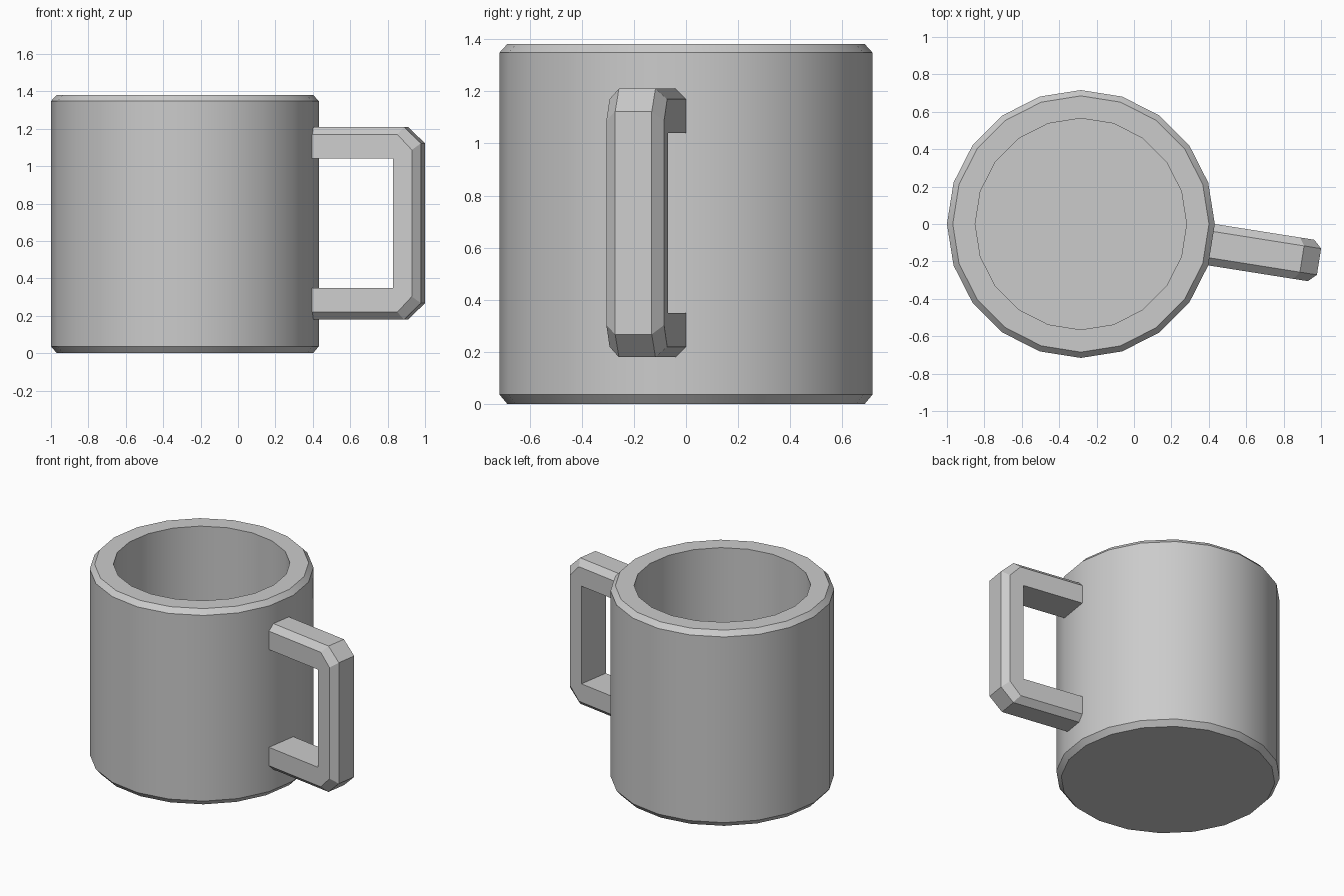
import bpy, bmesh, math

if "Cube" in bpy.data.objects:
    bpy.data.objects.remove(bpy.data.objects["Cube"])

SIDES = 20
CX = -0.284      # axis of the cup
MID = 0.695      # mid height of the handle


def finish(bm, name):
    bmesh.ops.remove_doubles(bm, verts=bm.verts, dist=1e-5)
    bmesh.ops.recalc_face_normals(bm, faces=bm.faces)
    mesh = bpy.data.meshes.new(name)
    bm.to_mesh(mesh)
    bm.free()
    obj = bpy.data.objects.new(name, mesh)
    bpy.context.collection.objects.link(obj)
    return obj


def skin(bm, rings):
    for a, b in zip(rings, rings[1:]):
        n = len(a)
        for i in range(n):
            j = (i + 1) % n
            vs = [a[i], a[j], b[j], b[i]]
            bm.faces.new(vs)


# Cup body: chamfered outer wall, rim, inner wall and floor
profile = [(0.685, 0), (0.716, 0.037), (0.716, 1.348), (0.685, 1.382),
           (0.565, 1.382), (0.565, 0.15)]
bm = bmesh.new()
rings = []
for r, z in profile:
    rings.append([bm.verts.new((CX + r * math.cos(math.tau * i / SIDES),
                                r * math.sin(math.tau * i / SIDES), z))
                  for i in range(SIDES)])
skin(bm, rings)
bm.faces.new(rings[0])
bm.faces.new(rings[-1])
cup = finish(bm, "cup_body")
bpy.context.view_layer.objects.active = cup
cup.select_set(True)
bpy.ops.object.shade_smooth_by_angle(angle=math.radians(30))

# Handle: six-sided section swept out from one wall facet
# each station holds (distance, height) of inner edge, side edge, outer edge
half = [((0.707, 1.04), (0.707, 1.17), (0.707, 1.21)),
        ((1.145, 1.04), (1.168, 1.17), (1.197, 1.21)),
        ((1.145, 1.04), (1.246, 1.087), (1.289, 1.122))]
stations = half + [tuple((u, 2 * MID - z) for u, z in s) for s in reversed(half)]
ang = -math.pi / SIDES
c, s = math.cos(ang), math.sin(ang)
W, B = 0.112, 0.071
bm = bmesh.new()
rings = []
for inner, side, outer in stations:
    section = [(inner, -W), (inner, W), (side, W), (outer, B), (outer, -B), (side, -W)]
    rings.append([bm.verts.new((CX + u * c - v * s, u * s + v * c, z))
                  for (u, z), v in section])
skin(bm, rings)
finish(bm, "handle")
